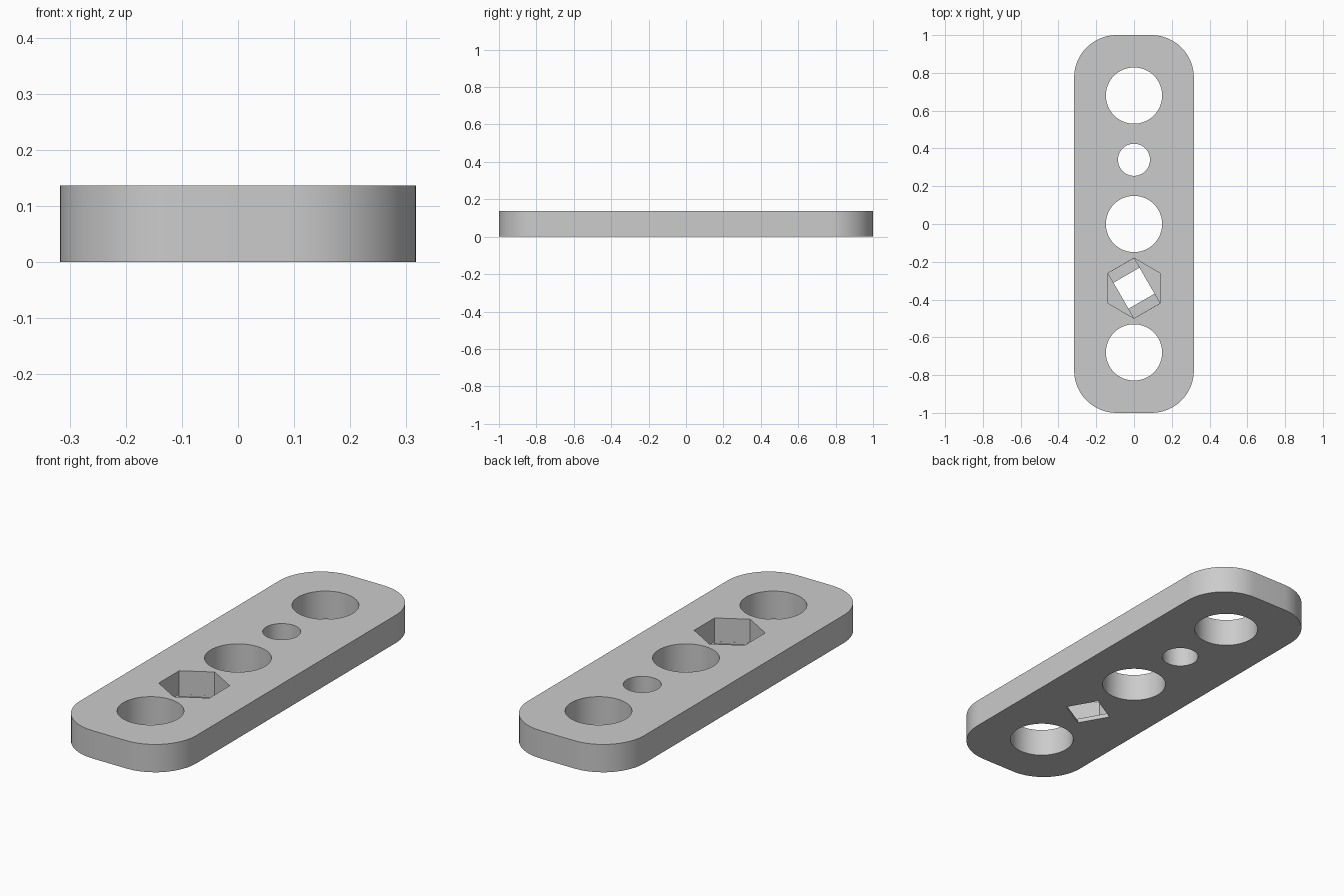
import bpy, bmesh
from math import radians, cos, sin, pi

if "Cube" in bpy.data.objects:
    bpy.data.objects.remove(bpy.data.objects["Cube"])

HEIGHT = 0.137
HALF_W, HALF_L, CORNER = 0.317, 1.0, 0.225
PITCH = 0.34
NUT_R = 0.159

grey = bpy.data.materials.new("plain grey")
grey.use_nodes = True
grey.diffuse_color = (0.6, 0.6, 0.6, 1)
grey.node_tree.nodes["Principled BSDF"].inputs["Base Color"].default_value = (0.6, 0.6, 0.6, 1)


def prism(name, outline, z0, z1):
    """Extrude a closed outline from z0 up to z1."""
    bm = bmesh.new()
    face = bm.faces.new([bm.verts.new((x, y, z0)) for x, y in outline])
    top = bmesh.ops.extrude_face_region(bm, geom=[face])["geom"]
    verts = [v for v in top if isinstance(v, bmesh.types.BMVert)]
    bmesh.ops.translate(bm, verts=verts, vec=(0, 0, z1 - z0))
    bmesh.ops.recalc_face_normals(bm, faces=bm.faces)
    mesh = bpy.data.meshes.new(name)
    bm.to_mesh(mesh)
    bm.free()
    mesh.materials.append(grey)
    obj = bpy.data.objects.new(name, mesh)
    bpy.context.collection.objects.link(obj)
    return obj


def ring(radius, y, sides, start=0.0):
    return [(radius * cos(start + 2 * pi * i / sides),
             y + radius * sin(start + 2 * pi * i / sides)) for i in range(sides)]


# Rounded bar outline
outline = []
for k, (sx, sy) in enumerate([(1, 1), (-1, 1), (-1, -1), (1, -1)]):
    for i in range(17):
        a = (k + i / 16) * pi / 2
        outline.append((sx * (HALF_W - CORNER) + CORNER * cos(a),
                        sy * (HALF_L - CORNER) + CORNER * sin(a)))
bar = prism("connector_bar", outline, 0, HEIGHT)

# Three large holes and one small hole
cutters = [prism("large_hole_cutter", ring(0.149, y, 64), -0.1, 0.3)
           for y in (-2 * PITCH, 0, 2 * PITCH)]
cutters.append(prism("small_hole_cutter", ring(0.085, PITCH, 48), -0.1, 0.3))

# Hexagonal nut pocket, stepping down to a slot and then a square opening
hexagon = ring(NUT_R, -PITCH, 6, radians(30))
cutters.append(prism("nut_pocket_cutter", hexagon, 0.021, 0.3))
slot = [(x * 0.998, -PITCH + (y + PITCH) * 0.998)
        for x, y in (hexagon[i] for i in (1, 2, 4, 5))]
cutters.append(prism("slot_cutter", slot, 0.0105, 0.06))
square = ring(NUT_R / 2 ** 0.5, -PITCH, 4, radians(75))
cutters.append(prism("square_opening_cutter", square, -0.1, 0.08))

bpy.ops.object.select_all(action="DESELECT")
bpy.context.view_layer.objects.active = bar
bar.select_set(True)
for cutter in cutters:
    mod = bar.modifiers.new("cut", "BOOLEAN")
    mod.operation = "DIFFERENCE"
    mod.solver = "EXACT"
    mod.object = cutter
    bpy.ops.object.modifier_apply(modifier=mod.name)
    bpy.data.objects.remove(cutter)

bpy.ops.object.shade_smooth_by_angle(angle=radians(30))
